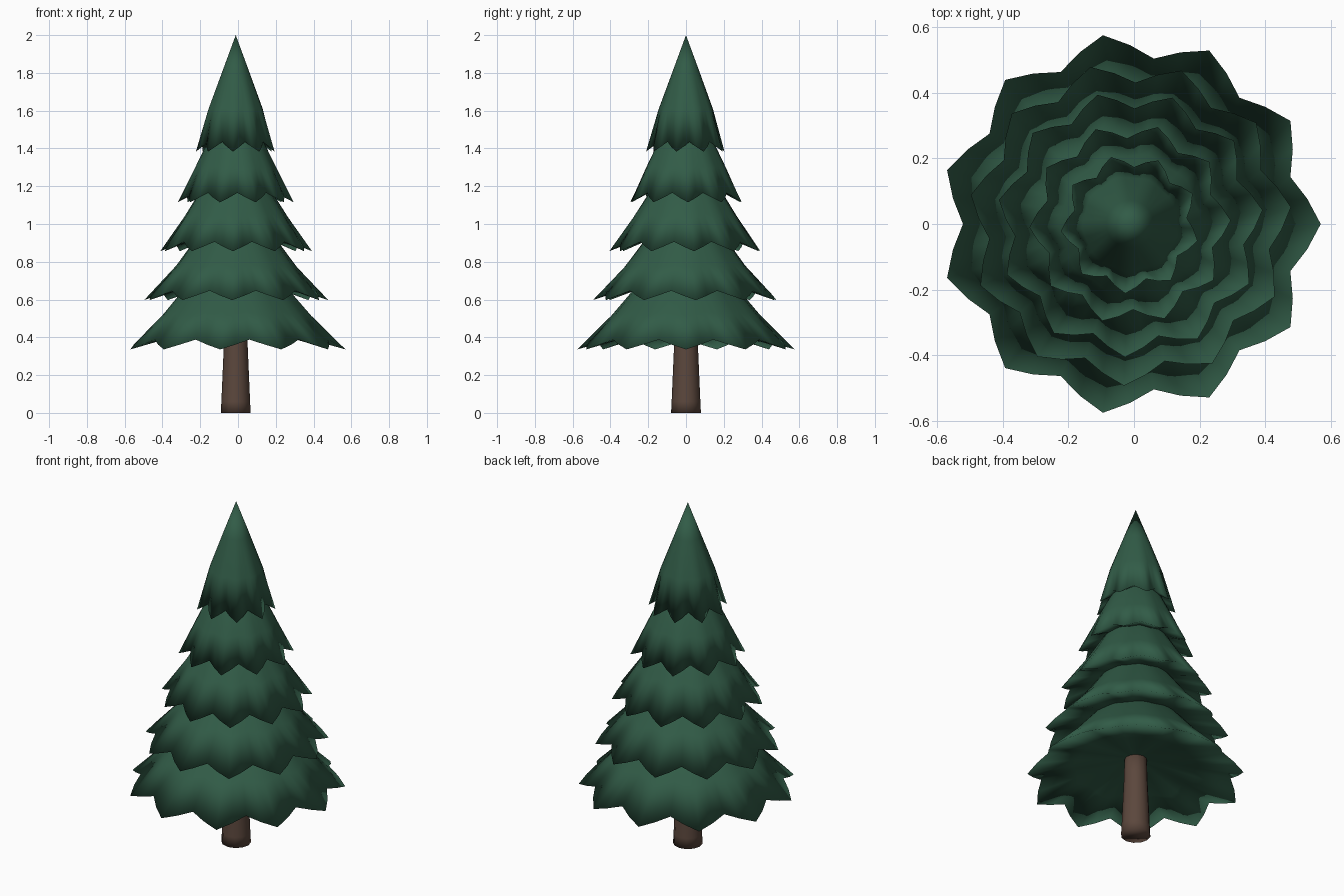
import bpy, bmesh, math

if "Cube" in bpy.data.objects:
    bpy.data.objects.remove(bpy.data.objects["Cube"])

CX = -0.012  # tree axis


def material(name, rgb):
    m = bpy.data.materials.new(name)
    m.diffuse_color = (*rgb, 1)
    m.use_nodes = True
    m.node_tree.nodes["Principled BSDF"].inputs["Base Color"].default_value = m.diffuse_color
    return m


GREEN = material("pine green", (0.031, 0.106, 0.063))
BROWN = material("bark brown", (0.105, 0.063, 0.046))


def lathe(name, rings, sides, mat, points=0, phase=0.0):
    """Skin rings of (radius, z, radial wave, drop wave) around the axis."""
    bm = bmesh.new()
    loops = []
    for r, z, wave, drop in rings:
        loop = []
        for i in range(sides):
            a = 2 * math.pi * i / sides
            c = math.cos(points * a)
            rr = r + wave * c
            b = a + phase
            loop.append(bm.verts.new((CX + rr * math.cos(b), rr * math.sin(b), z - drop * c)))
        loops.append(loop)
    for up, low in zip(loops, loops[1:]):
        for i in range(sides):
            j = (i + 1) % sides
            bm.faces.new((up[i], low[i], low[j], up[j]))
    bm.faces.new(loops[0])
    bm.faces.new(loops[-1])
    bmesh.ops.remove_doubles(bm, verts=bm.verts, dist=0.0005)
    bmesh.ops.recalc_face_normals(bm, faces=bm.faces)
    for f in bm.faces:
        f.smooth = True
    mesh = bpy.data.meshes.new(name)
    bm.to_mesh(mesh)
    bm.free()
    mesh.materials.append(mat)
    bpy.context.collection.objects.link(bpy.data.objects.new(name, mesh))


def tier(name, profile, wave, drop, points, phase, mid=0.4):
    """Scalloped skirt: folds deepen toward the rim, underside is hollowed."""
    rings = [(r, z, 0, 0) for r, z in profile[:-2]]
    (rm, zm), (r, z) = profile[-2:]
    rings += [(rm, zm, wave * mid, drop * mid), (r, z, wave, drop),
              (r * 0.6, z + 0.05, wave * 0.35, drop * 0.3),
              (0.04, z + 0.105, 0, 0)]
    lathe(name, rings, points * 4, GREEN, points, math.radians(phase))


# trunk
lathe("trunk", [(0.060, 0.50, 0, 0), (0.063, 0.36, 0, 0), (0.076, 0.06, 0, 0),
                (0.079, 0.0, 0, 0)], 12, BROWN)

# foliage tiers, bottom to top
tier("foliage_tier_1", [(0.10, 0.80), (0.23, 0.71), (0.385, 0.525), (0.545, 0.362)],
     0.036, 0.026, 11, 0)
tier("foliage_tier_2", [(0.08, 1.06), (0.18, 0.965), (0.315, 0.78), (0.462, 0.622)],
     0.031, 0.025, 11, 6)
tier("foliage_tier_3", [(0.07, 1.31), (0.16, 1.22), (0.268, 1.045), (0.379, 0.881)],
     0.027, 0.025, 11, 6)
tier("foliage_tier_4", [(0.05, 1.57), (0.13, 1.47), (0.212, 1.30), (0.284, 1.14)],
     0.023, 0.025, 10, 2, 0.25)
tier("foliage_tier_5", [(0.0, 2.0), (0.072, 1.805), (0.143, 1.61), (0.193, 1.409)],
     0.019, 0.026, 9, 26, 0.15)
